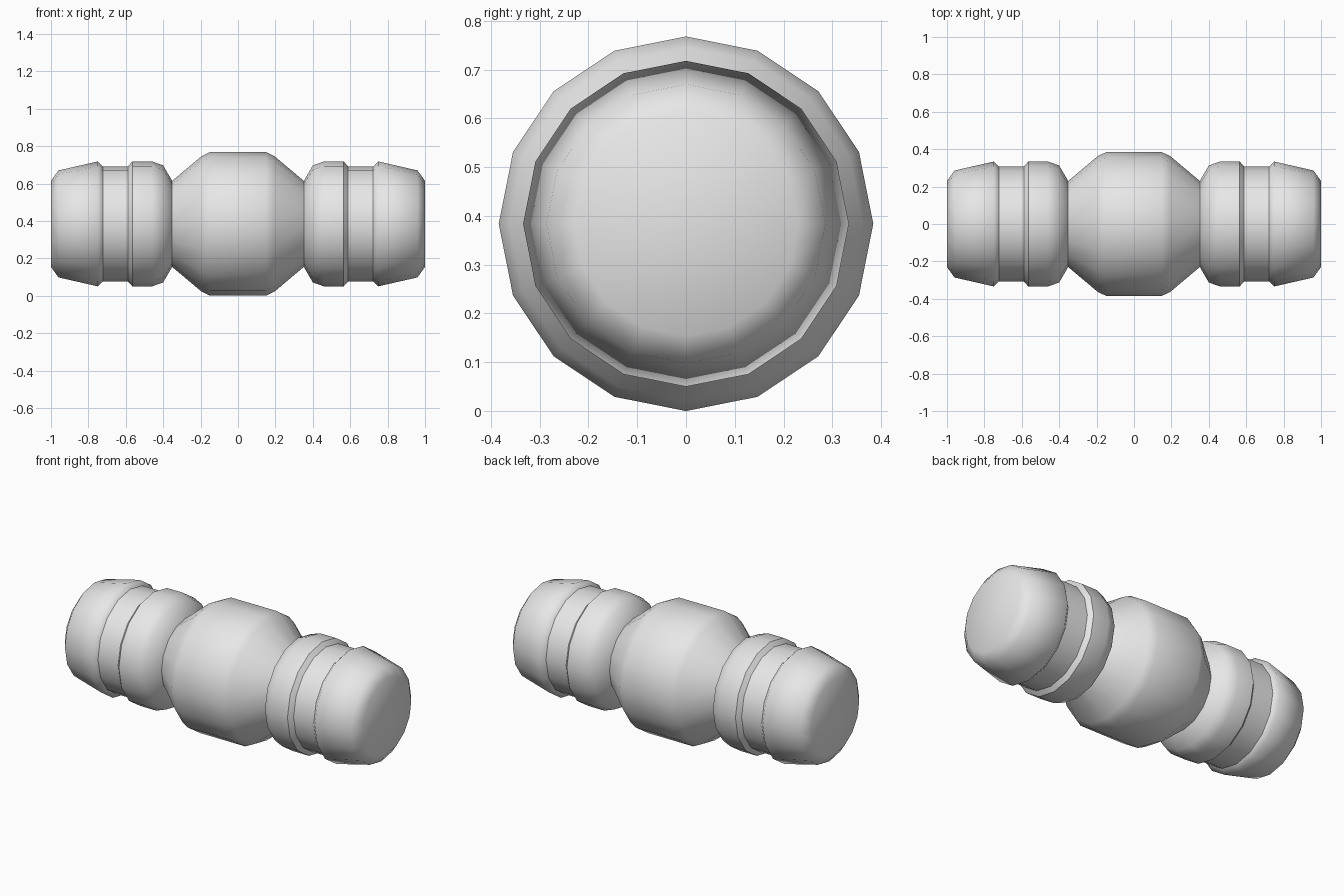
import bpy
import bmesh
from math import sin, cos, pi, radians

cube = bpy.data.objects.get("Cube")
if cube:
    bpy.data.objects.remove(cube, do_unlink=True)

SIDES = 16
AXIS_Z = 0.384

grey = bpy.data.materials.new("light grey")
grey.use_nodes = True
grey.diffuse_color = (0.8, 0.8, 0.8, 1)
grey.node_tree.nodes["Principled BSDF"].inputs["Base Color"].default_value = (0.8, 0.8, 0.8, 1)


def lathe(name, profile, side=1, closed_end=False, sharp_angle=75):
    """Turn (x, radius) points about the long axis; side -1 mirrors the part."""
    bm = bmesh.new()
    rings = []
    for x, r in profile:
        angles = [2 * pi * k / SIDES for k in range(SIDES)]
        rings.append([bm.verts.new((side * x, r * sin(a), AXIS_Z + r * cos(a)))
                      for a in angles])
    for a, b in zip(rings, rings[1:]):
        for k in range(SIDES):
            n = (k + 1) % SIDES
            bm.faces.new((a[k], b[k], b[n], a[n]))
    if closed_end:
        bm.faces.new(rings[-1][::-1])
    if side < 0:
        bmesh.ops.reverse_faces(bm, faces=bm.faces[:])
    mesh = bpy.data.meshes.new(name)
    bm.to_mesh(mesh)
    bm.free()
    mesh.materials.append(grey)
    mesh.shade_smooth()
    mesh.set_sharp_from_angle(angle=radians(sharp_angle))
    obj = bpy.data.objects.new(name, mesh)
    bpy.context.scene.collection.objects.link(obj)
    return obj


# Wide central barrel
half = [(0.15, 0.384), (0.195, 0.362), (0.352, 0.23)]
lathe("central_barrel", [(-x, r) for x, r in reversed(half)] + half)

# Matching collar, stepped neck and rounded end on each side
for label, side in (("left", 1), ("right", -1)):
    lathe(label + "_collar",
          [(0.352, 0.23), (0.4, 0.313), (0.46, 0.334), (0.565, 0.334)], side)
    lathe(label + "_neck",
          [(0.565, 0.334), (0.588, 0.308), (0.723, 0.308)], side, sharp_angle=35)
    lathe(label + "_end",
          [(0.723, 0.308), (0.749, 0.334), (0.96, 0.286), (1.0, 0.23)],
          side, closed_end=True)
